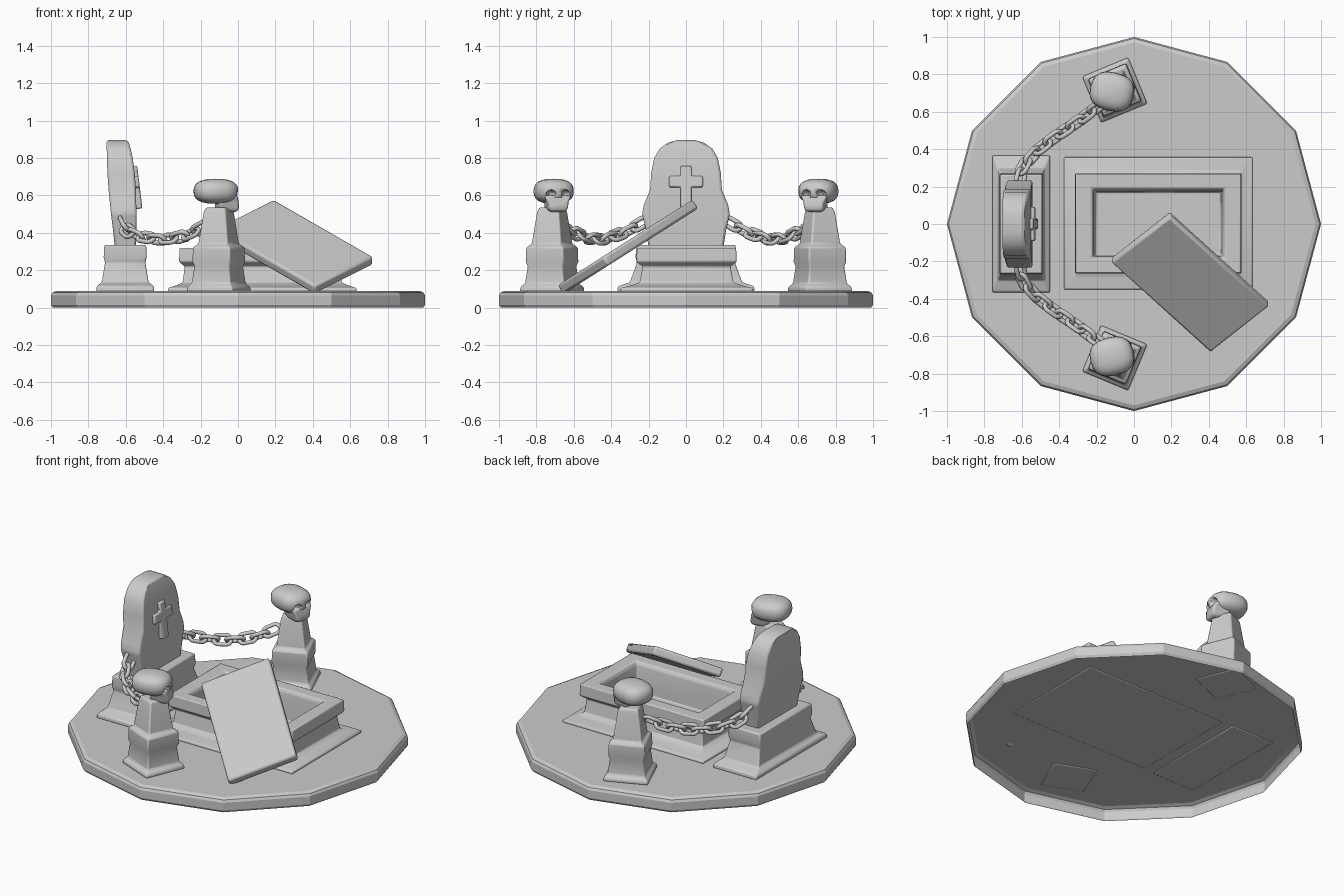
import bpy, bmesh
from math import pi, cos, sin, radians, copysign
from mathutils import Vector, Matrix

if "Cube" in bpy.data.objects:
    bpy.data.objects.remove(bpy.data.objects["Cube"])


def add(name, bm, mat=Matrix(), bevel=0.0, angle=35, segs=2):
    bmesh.ops.recalc_face_normals(bm, faces=bm.faces)
    me = bpy.data.meshes.new(name)
    bm.to_mesh(me)
    bm.free()
    ob = bpy.data.objects.new(name, me)
    bpy.context.collection.objects.link(ob)
    ob.matrix_world = mat
    if bevel:
        b = ob.modifiers.new("bevel", 'BEVEL')
        b.width, b.segments = bevel, segs
        b.limit_method, b.angle_limit = 'ANGLE', radians(25)
    bpy.ops.object.select_all(action='DESELECT')
    ob.select_set(True)
    bpy.context.view_layer.objects.active = ob
    bpy.ops.object.shade_smooth_by_angle(angle=radians(angle))
    return ob


def loft(rings, bottom=True):
    """Skin a list of equal-length point rings and cap the ends."""
    bm = bmesh.new()
    vs = [[bm.verts.new(p) for p in r] for r in rings]
    n = len(vs[0])
    for a, b in zip(vs, vs[1:]):
        for i in range(n):
            j = (i + 1) % n
            bm.faces.new((a[i], a[j], b[j], b[i]))
    bm.faces.new(vs[-1])
    if bottom:
        bm.faces.new(vs[0][::-1])
    return bm


def rect(z, hx, hy, cx=0.0):
    return [(cx - hx, -hy, z), (cx + hx, -hy, z), (cx + hx, hy, z), (cx - hx, hy, z)]


def box(size, center=(0, 0, 0)):
    bm = bmesh.new()
    bmesh.ops.create_cube(bm, matrix=Matrix.Translation(center) @ Matrix.Diagonal((*size, 1)))
    return bm


# Ground disc: twelve-sided, chamfered, open underneath
disc = [[(r * cos(i * pi / 6), r * sin(i * pi / 6), z) for i in range(12)]
        for r, z in ((0.99, 0), (1.0, 0.015), (1.0, 0.065), (0.992, 0.08), (0.97, 0.09))]
add("ground_disc", loft(disc, bottom=False), angle=25)

# Open stone tomb: foot, body, overhanging rim and hollow inside
tomb = [rect(z, hx, hy) for z, hx, hy in (
    (0.086, 0.505, 0.355), (0.105, 0.503, 0.353), (0.122, 0.45, 0.285), (0.135, 0.425, 0.25),
    (0.22, 0.415, 0.235), (0.245, 0.445, 0.268), (0.32, 0.442, 0.265),
    (0.32, 0.357, 0.19), (0.30, 0.345, 0.178), (0.13, 0.335, 0.168))]
add("tomb_box", loft(tomb), Matrix.Translation((0.13, 0.003, 0)), bevel=0.007)

# Lid slab thrown off the tomb
add("lid_slab", box((0.78, 0.43, 0.056)),
    Matrix.Translation((0.30, -0.31, 0.325)) @ Matrix.Rotation(radians(32.4), 4, 'X')
    @ Matrix.Rotation(radians(-47), 4, 'Z'), bevel=0.014)

# Headstone plinth
plinth = [rect(z, hx, hy) for z, hx, hy in (
    (0.086, 0.155, 0.367), (0.115, 0.153, 0.363), (0.135, 0.125, 0.30),
    (0.24, 0.108, 0.262), (0.27, 0.115, 0.27), (0.335, 0.112, 0.265))]
add("headstone_plinth", loft(plinth), Matrix.Translation((-0.603, 0, 0)), bevel=0.008)

# Headstone: outline lofted upwards, leaning back
stone = [rect(z, t, w, x) for z, w, t, x in (
    (0.32, 0.20, 0.056, -0.602), (0.42, 0.215, 0.063, -0.606), (0.50, 0.235, 0.068, -0.611),
    (0.55, 0.225, 0.07, -0.614), (0.63, 0.192, 0.073, -0.619), (0.72, 0.186, 0.073, -0.625),
    (0.80, 0.17, 0.069, -0.632), (0.85, 0.14, 0.064, -0.638), (0.88, 0.10, 0.06, -0.643),
    (0.895, 0.05, 0.056, -0.647))]
add("headstone", loft(stone), bevel=0.012, angle=40)

# Raised cross on the headstone
a, b, top, low, up, dn = 0.029, 0.09, 0.115, -0.115, 0.06, 0.0
outline = [(-a, low), (a, low), (a, dn), (b, dn), (b, up), (a, up),
           (a, top), (-a, top), (-a, up), (-b, up), (-b, dn), (-a, dn)]
add("cross", loft([[(x, y, z) for y, z in outline] for x in (-0.025, 0.025)]),
    Matrix.Translation((-0.55, 0, 0.642)) @ Matrix.Rotation(radians(-7), 4, 'Y'), bevel=0.008)


def ellipsoid(bm, r, c, power=1.0, u=20, v=12):
    res = bmesh.ops.create_uvsphere(bm, u_segments=u, v_segments=v, radius=1)
    for vert in res["verts"]:
        vert.co = Vector([ci + ri * copysign(abs(k) ** power, k)
                          for k, ri, ci in zip(vert.co, r, c)])


def skull(name, mat):
    # Cranium with eye sockets and nose cut out
    bm = bmesh.new()
    ellipsoid(bm, (0.118, 0.103, 0.067), (0, 0, 0.622), 0.78)
    ob = add(name + "_cranium", bm, mat, angle=40)
    cut = bmesh.new()
    for s in (-1, 1):
        ellipsoid(cut, (0.055, 0.027, 0.025), (0.115, s * 0.041, 0.605), u=12, v=8)
    cutter = add(name + "_cutter", cut, mat)
    cutter.hide_render = True
    cutter.hide_set(True)
    mod = ob.modifiers.new("sockets", 'BOOLEAN')
    mod.operation, mod.object, mod.solver = 'DIFFERENCE', cutter, 'EXACT'
    bpy.context.view_layer.update()
    dg = bpy.context.evaluated_depsgraph_get()
    ob_mesh = bpy.data.meshes.new_from_object(ob.evaluated_get(dg))
    ob.modifiers.clear()
    ob.data = ob_mesh
    bpy.data.objects.remove(cutter)
    # Upper jaw and cheek block
    jaw = loft([rect(0.512, 0.048, 0.042, 0.062), rect(0.535, 0.056, 0.054, 0.062),
                rect(0.562, 0.054, 0.056, 0.06), rect(0.60, 0.05, 0.075, 0.055)])
    add(name + "_jaw", jaw, mat, bevel=0.012, angle=45)


pillar = [rect(z, h, h) for z, h in (
    (0.086, 0.134), (0.112, 0.132), (0.128, 0.113), (0.22, 0.102), (0.245, 0.11),
    (0.325, 0.108), (0.338, 0.086), (0.51, 0.064), (0.535, 0.055))]
path = [Vector(p) for p in ((-0.17, 0.645, 0.44), (-0.25, 0.585, 0.395), (-0.34, 0.52, 0.37),
                            (-0.43, 0.46, 0.365), (-0.52, 0.39, 0.38), (-0.59, 0.31, 0.41),
                            (-0.615, 0.215, 0.465))]


def along(d):
    for p, q in zip(path, path[1:]):
        seg = (q - p).length
        if d <= seg or q is path[-1]:
            return p.lerp(q, d / seg)
        d -= seg


def link(bm, mat, R=0.03, r=0.0125, stretch=0.022, n=16, m=8):
    grid = []
    for i in range(n):
        t = (i + 0.5) * 2 * pi / n
        ring = []
        for k in range(m):
            p = k * 2 * pi / m
            x = (R + r * cos(p)) * cos(t) + copysign(stretch, cos(t))
            ring.append(bm.verts.new(mat @ Vector((x, (R + r * cos(p)) * sin(t), r * sin(p)))))
        grid.append(ring)
    for i in range(n):
        for k in range(m):
            g, h, k2 = grid[i], grid[(i + 1) % n], (k + 1) % m
            bm.faces.new((g[k], h[k], h[k2], g[k2]))


# Pillars, skulls and chains on both sides
total = sum((q - p).length for p, q in zip(path, path[1:]))
links = 9
for side, s in (("right", 1), ("left", -1)):
    add(side + "_pillar", loft(pillar), Matrix.Translation((-0.103, s * 0.716, 0))
        @ Matrix.Rotation(s * radians(22.5), 4, 'Z'), bevel=0.009)
    skull(side + "_skull", Matrix.Translation((-0.118, s * 0.708, 0))
          @ Matrix.Rotation(-s * radians(14), 4, 'Z'))
    bm = bmesh.new()
    flip = Matrix.Diagonal((1, s, 1, 1))
    for i in range(links):
        d = total * (i + 0.5) / links
        t = along(min(d + 0.03, total)) - along(max(d - 0.03, 0))
        rot = t.to_track_quat('X', 'Z').to_matrix().to_4x4()
        roll = Matrix.Rotation(radians(45 if i % 2 else -45), 4, 'X')
        link(bm, flip @ Matrix.Translation(along(d)) @ rot @ roll)
    add(side + "_chain", bm, angle=60)
